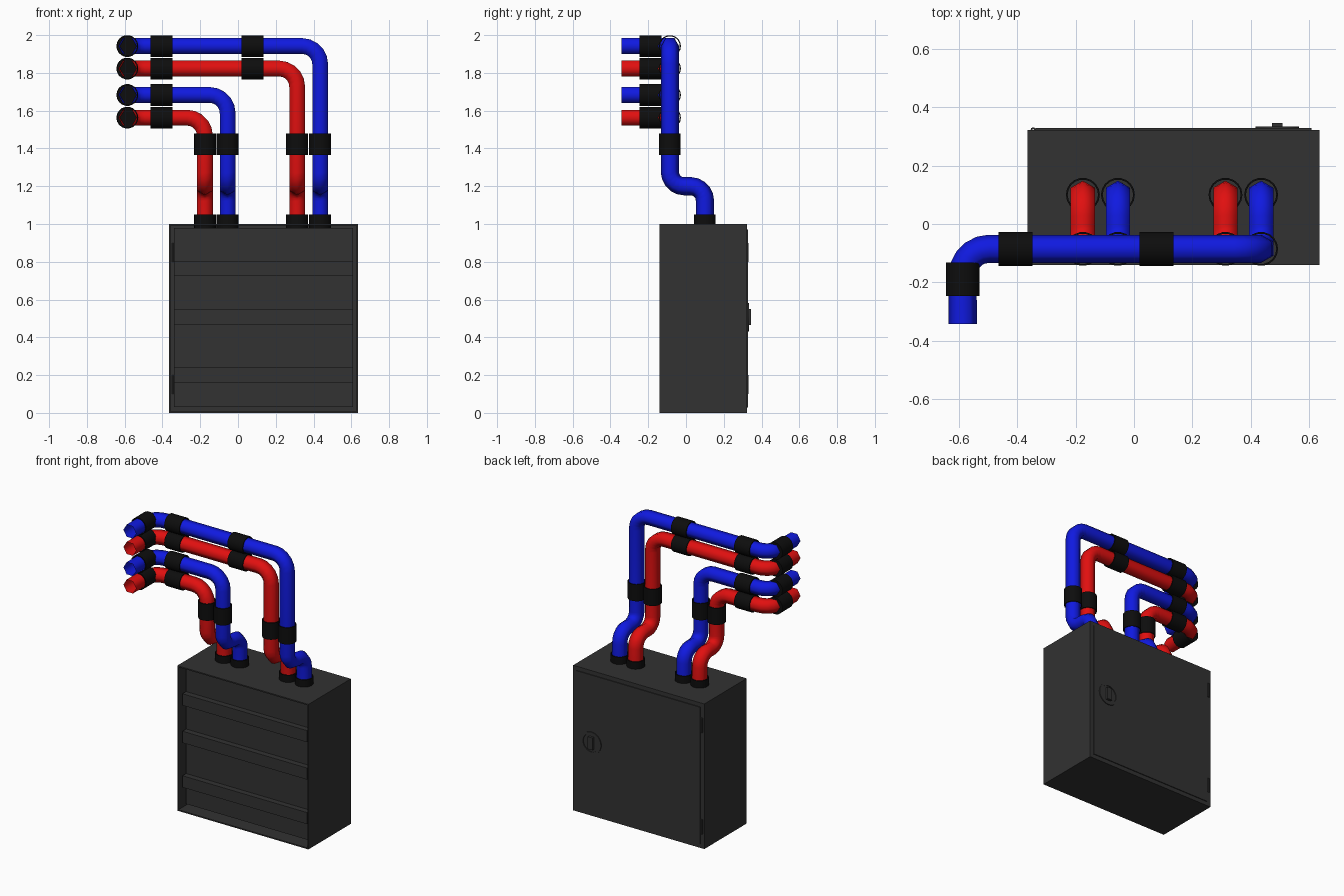
import bpy, bmesh, math
from mathutils import Vector

if "Cube" in bpy.data.objects:
    bpy.data.objects.remove(bpy.data.objects["Cube"])


def material(name, rgb):
    m = bpy.data.materials.new(name)
    m.diffuse_color = (*rgb, 1)
    m.use_nodes = True
    m.node_tree.nodes["Principled BSDF"].inputs["Base Color"].default_value = m.diffuse_color
    return m


RED = material("red_paint", (0.75, 0.005, 0.005))
BLUE = material("blue_paint", (0.005, 0.01, 0.75))
GREY = material("dark_grey", (0.032, 0.032, 0.032))
BLACK = material("black_rubber", (0.004, 0.004, 0.004))


def finish(name, bm, mat, smooth=None):
    me = bpy.data.meshes.new(name)
    bm.to_mesh(me)
    bm.free()
    ob = bpy.data.objects.new(name, me)
    bpy.context.collection.objects.link(ob)
    me.materials.append(mat)
    if smooth:
        bpy.ops.object.select_all(action='DESELECT')
        ob.select_set(True)
        bpy.context.view_layer.objects.active = ob
        bpy.ops.object.shade_smooth_by_angle(angle=math.radians(smooth))
    return ob


def box(name, lo, hi, mat=GREY, open_front=False):
    lo, hi = Vector(lo), Vector(hi)
    bm = bmesh.new()
    bmesh.ops.create_cube(bm, size=1)
    for v in bm.verts:
        v.co = Vector(((lo[i] + hi[i]) / 2 + v.co[i] * (hi[i] - lo[i]) for i in range(3)))
    if open_front:
        bm.normal_update()
        bmesh.ops.delete(bm, geom=[f for f in bm.faces if f.normal.y < -0.9], context='FACES')
    return finish(name, bm, mat)


def sleeve(name, a, b, r_out, r_in, mat=BLACK, back_disc=False, sides=18):
    # open ring between two points
    a, b = Vector(a), Vector(b)
    q = (b - a).to_track_quat('Z', 'Y')
    bm = bmesh.new()
    loops = []
    for p, r in ((a, r_in), (a, r_out), (b, r_out), (b, r_in)):
        loops.append([bm.verts.new(p + q @ Vector((r * math.cos(t), r * math.sin(t), 0)))
                      for t in (2 * math.pi * i / sides for i in range(sides))])
    for k in range(4):
        c, d = loops[k], loops[(k + 1) % 4]
        for i in range(sides):
            j = (i + 1) % sides
            bm.faces.new((c[i], c[j], d[j], d[i]))
    if back_disc:
        bm.faces.new(loops[3])
    bmesh.ops.recalc_face_normals(bm, faces=bm.faces)
    return finish(name, bm, mat, 35)


def rounded_path(corners, radii, steps=5):
    pts = [Vector(corners[0])]
    for i, r in enumerate(radii, 1):
        c = Vector(corners[i])
        u = (Vector(corners[i - 1]) - c).normalized()
        w = (Vector(corners[i + 1]) - c).normalized()
        centre = c + (u + w) * r
        for k in range(steps + 1):
            t = math.pi / 2 * k / steps
            pts.append(centre - w * r * math.cos(t) - u * r * math.sin(t))
    return pts + [Vector(corners[-1])]


def pipe(name, pts, r, mat, sides=6):
    # hexagonal section carried along the path
    bm = bmesh.new()
    side, tangent, rings = Vector((0, 1, 0)), Vector((0, 0, 1)), []
    for i, p in enumerate(pts):
        new = ((pts[min(i + 1, len(pts) - 1)] - p).normalized()
               + (p - pts[max(i - 1, 0)]).normalized()).normalized()
        side = tangent.rotation_difference(new) @ side
        tangent = new
        other = tangent.cross(side)
        rings.append([bm.verts.new(p + r * (side * math.cos(t) + other * math.sin(t)))
                      for t in (2 * math.pi * k / sides for k in range(sides))])
    for a, b in zip(rings, rings[1:]):
        for k in range(sides):
            j = (k + 1) % sides
            bm.faces.new((a[k], a[j], b[j], b[k]))
    return finish(name, bm, mat, 65)


# cabinet shell, open at the front
X0, X1, Y0, Y1 = -0.365, 0.635, -0.14, 0.322
shell = box("cabinet_shell", (X0, Y0, 0), (X1, Y1, 1), open_front=True)
mod = shell.modifiers.new("walls", 'SOLIDIFY')
mod.thickness = 0.012
mod.offset = -1

# recessed panel with three mounting rails
box("recessed_panel", (X0 + 0.025, -0.08, 0.03), (X1 - 0.025, -0.06, 0.978))
for i, z in enumerate((0.2, 0.507, 0.765)):
    box(f"mounting_rail_{i}", (X0 + 0.025, -0.12, z - 0.04), (X1 - 0.025, -0.08, z + 0.04))

# door on the back with hinge strip and round latch
box("door", (X0 + 0.028, 0.315, 0.028), (X1 - 0.028, 0.328, 0.972))
for i, z in enumerate((0.15, 0.85)):
    sleeve(f"door_hinge_{i}", (X0 + 0.02, Y1, z - 0.05), (X0 + 0.02, Y1, z + 0.05), 0.009, 0.003, GREY, sides=10)
sleeve("latch_ring", (0.49, 0.322, 0.507), (0.49, 0.334, 0.507), 0.075, 0.062, GREY, sides=24)
box("latch_handle", (0.472, 0.325, 0.465), (0.508, 0.345, 0.55))

# four pipes: cabinet outlet, set-back bend, riser, run to the left, forward end
YB, YF, XE = 0.1, -0.085, -0.586
R, RI = 0.058, 0.052
RUNS = (("inner_red", -0.175, 1.563, RED, (-0.405,)),
        ("inner_blue", -0.055, 1.683, BLUE, (-0.405,)),
        ("outer_red", 0.313, 1.823, RED, (-0.405, 0.077)),
        ("outer_blue", 0.435, 1.942, BLUE, (-0.405, 0.077)))
for name, x, z, mat, clips in RUNS:
    path = rounded_path([(x, YB, 0.98), (x, YB, 1.2), (x, YF, 1.2), (x, YF, z),
                         (XE, YF, z), (XE, -0.342, z)], (0.075, 0.075, 0.095, 0.09))
    pipe(name + "_pipe", path, 0.048, mat)
    # rubber sleeves
    sleeve(name + "_outlet_sleeve", (x, YB, 0.978), (x, YB, 1.05), R, RI)
    sleeve(name + "_riser_sleeve", (x, YF, 1.365), (x, YF, 1.48), R, RI)
    for i, cx in enumerate(clips):
        sleeve(f"{name}_run_sleeve_{i}", (cx - 0.058, YF, z), (cx + 0.058, YF, z), R, RI)
    sleeve(name + "_end_sleeve", (XE, -0.247, z), (XE, -0.131, z), R, RI, back_disc=True)
